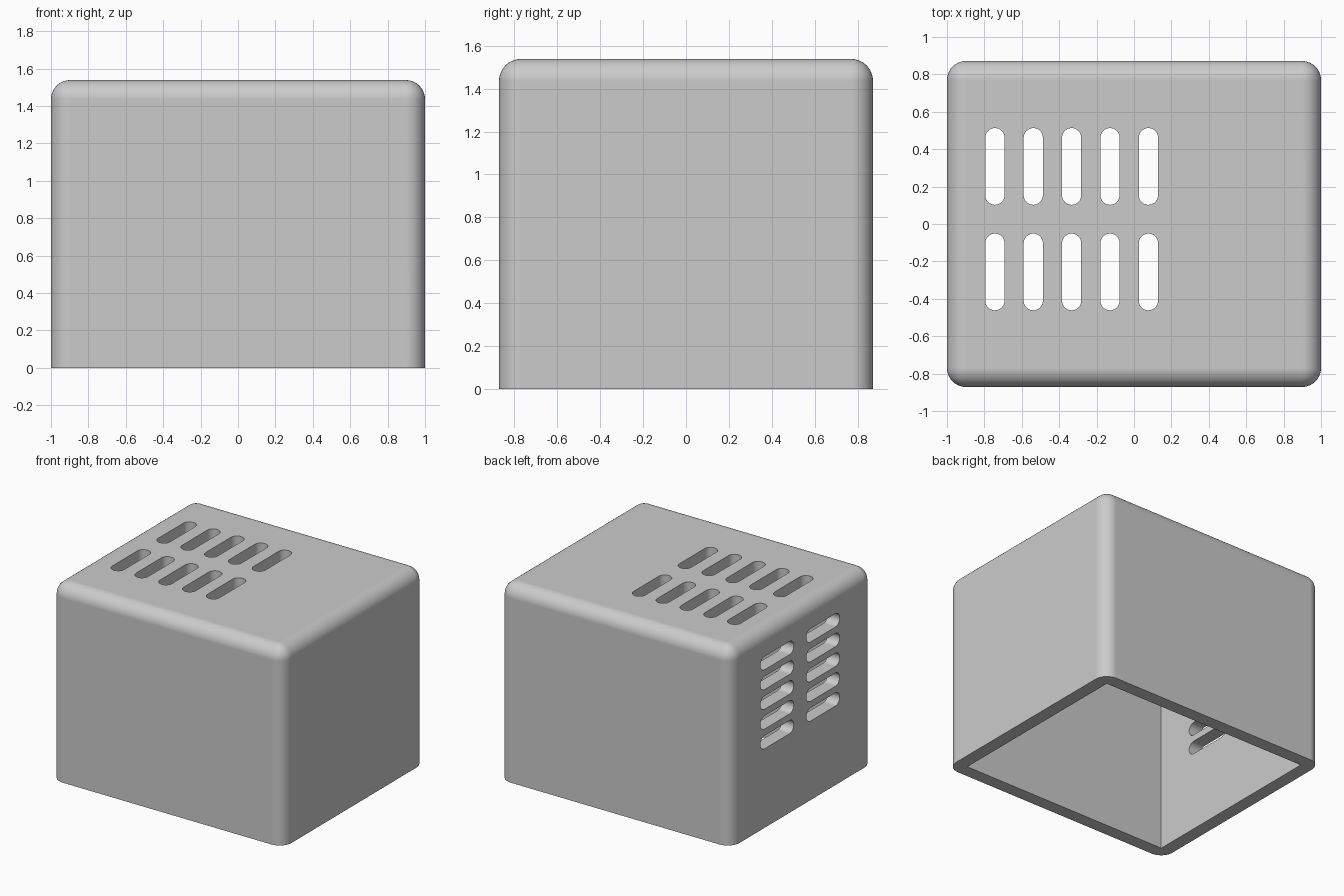
import bpy, bmesh, math
from mathutils import Matrix, Vector

old = bpy.data.objects.get("Cube")
if old:
    bpy.data.objects.remove(old, do_unlink=True)

U = 2 / 195                                # one design unit: the box is 195 wide
W, D, H, WALL, RADIUS = (n * U for n in (195, 170, 150, 10, 10))
SLOT_R, SLOT_HALF = 5 * U, 15 * U          # slot end radius, half of straight part

grey = bpy.data.materials.new("warm_free_grey")
grey.name = "plain_grey"
grey.use_nodes = True
colour = (0.6, 0.6, 0.6, 1)
grey.diffuse_color = colour
grey.node_tree.nodes["Principled BSDF"].inputs["Base Color"].default_value = colour


def add_object(name, bm):
    bmesh.ops.recalc_face_normals(bm, faces=bm.faces[:])
    mesh = bpy.data.meshes.new(name)
    bm.to_mesh(mesh)
    bm.free()
    mesh.materials.append(grey)
    obj = bpy.data.objects.new(name, mesh)
    bpy.context.collection.objects.link(obj)
    return obj


def add_box(bm, size, centre):
    mat = Matrix.Translation(centre) @ Matrix.Diagonal((*size, 1))
    bmesh.ops.create_cube(bm, size=1, matrix=mat)


def add_slot(bm, matrix):
    """Stadium prism, long along local y and cutting along local z."""
    pts = []
    for end in (1, -1):
        for i in range(17):
            a = math.pi * i / 16
            pts.append((end * SLOT_R * math.cos(a),
                        end * (SLOT_HALF + SLOT_R * math.sin(a)), -0.8 * WALL))
    face = bm.faces.new([bm.verts.new(matrix @ Vector(p)) for p in pts])
    geom = bmesh.ops.extrude_face_region(bm, geom=[face])["geom"]
    shift = matrix.to_3x3() @ Vector((0, 0, 1.6 * WALL))
    bmesh.ops.translate(bm, vec=shift,
                        verts=[g for g in geom if isinstance(g, bmesh.types.BMVert)])


# Outer cover, rounded everywhere except around the open base
bm = bmesh.new()
add_box(bm, (W, D, H), (0, 0, H / 2))
rounded = [e for e in bm.edges if max(v.co.z for v in e.verts) > H / 2]
bmesh.ops.bevel(bm, geom=rounded, offset=RADIUS, segments=10, profile=0.5,
                affect='EDGES')
cover = add_object("vented_cover", bm)

# Hollow inside, open at the bottom
bm = bmesh.new()
add_box(bm, (W - 2 * WALL, D - 2 * WALL, H), (0, 0, H / 2 - WALL))
cavity = add_object("cavity_cutter", bm)

# Two rows of five vents in the top and in the -x wall
bm = bmesh.new()
turn = Matrix.Rotation(math.pi / 2, 4, 'Y')
for y in (30 * U, -25 * U):
    for i in range(5):
        x = -W / 2 + (25 + 20 * i) * U
        z = H - (25 + 15 * i) * U
        add_slot(bm, Matrix.Translation((x, y, H - WALL / 2)))
        add_slot(bm, Matrix.Translation((-W / 2 + WALL / 2, y, z)) @ turn)
vents = add_object("vent_cutter", bm)

# Cut, then shade the rounded edges smoothly
bpy.ops.object.select_all(action='DESELECT')
bpy.context.view_layer.objects.active = cover
cover.select_set(True)
for cutter in (cavity, vents):
    mod = cover.modifiers.new("cut", 'BOOLEAN')
    mod.operation, mod.solver, mod.object = 'DIFFERENCE', 'EXACT', cutter
    bpy.ops.object.modifier_apply(modifier=mod.name)
    bpy.data.objects.remove(cutter, do_unlink=True)
bpy.ops.object.shade_smooth_by_angle(angle=math.radians(30))
normals = cover.modifiers.new("even_normals", 'WEIGHTED_NORMAL')
normals.keep_sharp = True
